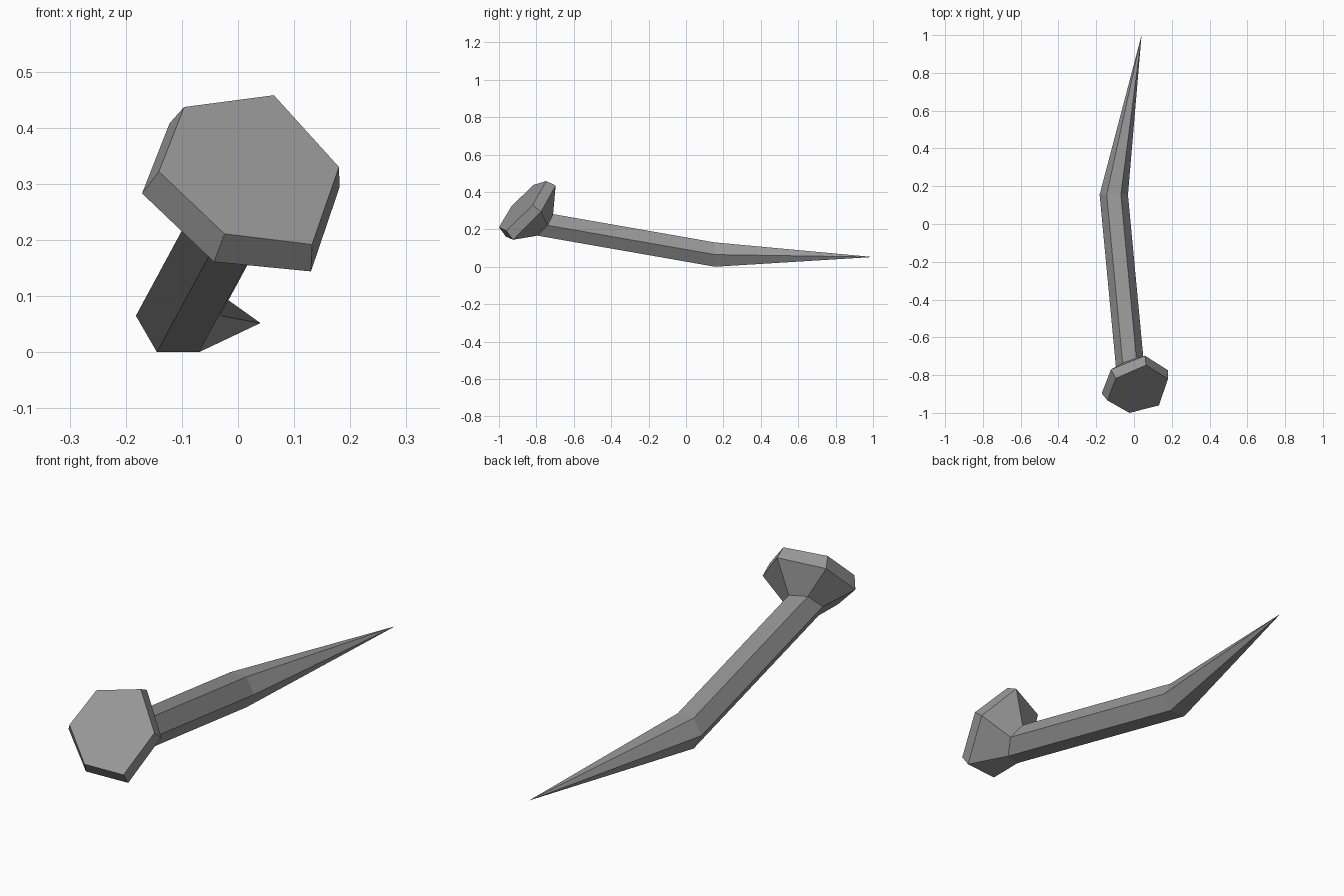
import bpy
import bmesh
from math import cos, sin, radians
from mathutils import Vector

SIDES = 6

default_cube = bpy.data.objects.get("Cube")
if default_cube:
    bpy.data.objects.remove(default_cube, do_unlink=True)

# Single worn metal colour
metal = bpy.data.materials.new("grey iron")
metal.use_nodes = True
colour = (0.31, 0.31, 0.31, 1)
metal.diffuse_color = colour
metal.node_tree.nodes["Principled BSDF"].inputs["Base Color"].default_value = colour


def hexagon(centre, radius, lean_x=0, lean_z=0, drift=Vector((0, 0, 0))):
    """Six points clockwise from top left; the ring may lean along the shaft."""
    points = []
    for side in range(SIDES):
        angle = radians(120 - 60 * side)
        offset = Vector((radius * cos(angle), 0, radius * sin(angle)))
        slide = lean_x * offset.x + lean_z * offset.z
        points.append(centre + offset + drift * slide)
    return points


def loft(name, rings, cap_start=False, tip=None):
    """Bridge successive rings with flat faces, then cap or close to a point."""
    bm = bmesh.new()
    loops = [[bm.verts.new(point) for point in ring] for ring in rings]
    for near, far in zip(loops, loops[1:]):
        for i in range(SIDES):
            j = (i + 1) % SIDES
            bm.faces.new((near[i], near[j], far[j], far[i]))
    if cap_start:
        bm.faces.new(loops[0])
    if tip is not None:
        point = bm.verts.new(tip)
        last = loops[-1]
        for i in range(SIDES):
            bm.faces.new((last[i], last[(i + 1) % SIDES], point))
    bmesh.ops.recalc_face_normals(bm, faces=bm.faces)
    # Make sure an open shell still faces outwards
    middle = sum((v.co for v in bm.verts), Vector()) / len(bm.verts)
    facing = sum((f.calc_center_median() - middle).dot(f.normal) * f.calc_area()
                 for f in bm.faces)
    if facing < 0:
        bmesh.ops.reverse_faces(bm, faces=bm.faces)
    mesh = bpy.data.meshes.new(name)
    bm.to_mesh(mesh)
    bm.free()
    mesh.materials.append(metal)
    obj = bpy.data.objects.new(name, mesh)
    bpy.context.collection.objects.link(obj)
    return obj


# Shaft: a straight hexagonal bar, a bend, then a long taper to the point
bend = Vector((-0.107, 0.155, 0.065))
neck = Vector((-0.02, -0.765, 0.226))
axis = (neck - bend) / (neck - bend).y
neck_ring = hexagon(neck, 0.075, lean_x=0.33, lean_z=0.65, drift=axis)
bend_ring = hexagon(bend, 0.075)
loft("bent_shaft", [neck_ring, bend_ring], tip=Vector((0.04, 1, 0.052)))

# Head: slightly uneven hammered face, wider rim, funnel down to the neck
face_ring = [
    (-0.096, -0.817, 0.437), (0.064, -0.747, 0.458), (0.18, -0.82, 0.33),
    (0.132, -0.96, 0.192), (-0.024, -1, 0.211), (-0.141, -0.934, 0.322),
]
rim_ring = [
    (-0.122, -0.77, 0.408), (0.058, -0.697, 0.434), (0.181, -0.775, 0.294),
    (0.13, -0.925, 0.144), (-0.043, -0.963, 0.161), (-0.171, -0.897, 0.283),
]
loft("hammered_head", [face_ring, rim_ring, neck_ring], cap_start=True)
